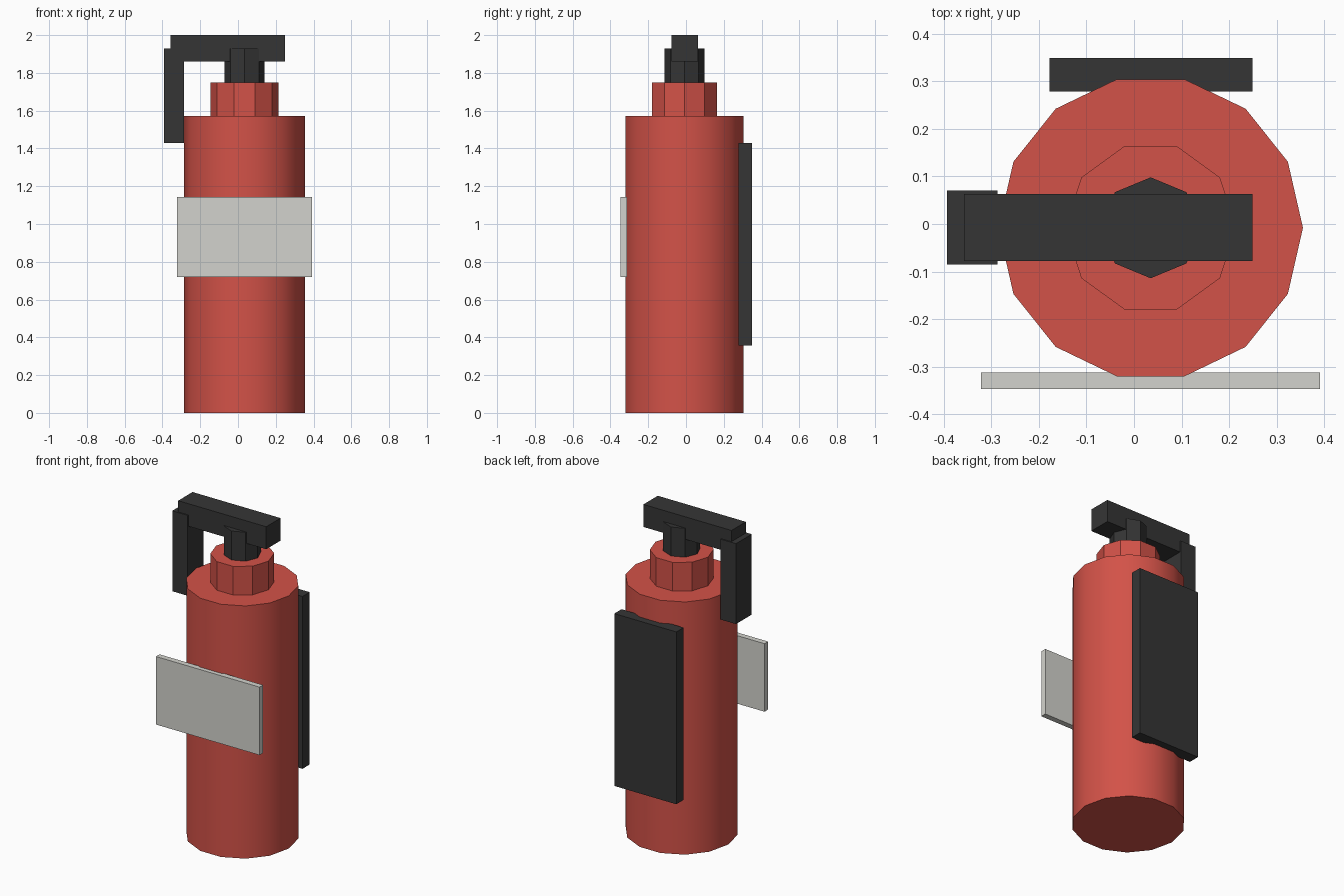
import bpy
import math

if "Cube" in bpy.data.objects:
    bpy.data.objects.remove(bpy.data.objects["Cube"])


def material(name, rgb):
    m = bpy.data.materials.new(name)
    m.diffuse_color = (*rgb, 1.0)
    m.use_nodes = True
    m.node_tree.nodes["Principled BSDF"].inputs["Base Color"].default_value = m.diffuse_color
    return m


RED = material("red_paint", (0.65, 0.085, 0.065))
DARK = material("dark_rubber", (0.036, 0.036, 0.036))
PALE = material("pale_grey", (0.65, 0.65, 0.61))

AXIS = (0.035, -0.008)  # shared centre line of the round parts


def cylinder(name, sides, radius, z0, z1, mat):
    # rotated so a vertex lies on the +x axis
    bpy.ops.mesh.primitive_cylinder_add(
        vertices=sides, radius=radius, depth=z1 - z0,
        location=(*AXIS, (z0 + z1) / 2), rotation=(0, 0, math.pi / 2))
    ob = bpy.context.object
    ob.name = name
    ob.data.materials.append(mat)
    bpy.ops.object.transform_apply(location=False, rotation=True, scale=True)
    bpy.ops.object.shade_smooth_by_angle(angle=math.radians(30))
    return ob


def box(name, x, y, z, mat):
    bpy.ops.mesh.primitive_cube_add(
        size=1, location=[(a + b) / 2 for a, b in (x, y, z)])
    ob = bpy.context.object
    ob.name = name
    ob.scale = [b - a for a, b in (x, y, z)]
    ob.data.materials.append(mat)
    bpy.ops.object.transform_apply(location=False, rotation=False, scale=True)
    return ob


# Tank, neck and valve
cylinder("tank", 14, 0.32, 0.0, 1.572, RED)
cylinder("neck", 10, 0.18, 1.57, 1.75, RED)
cylinder("valve", 8, 0.106, 1.748, 1.93, DARK)

# Lever and hanging nozzle
box("lever", (-0.357, 0.249), (-0.078, 0.063), (1.86, 2.0), DARK)
box("nozzle", (-0.393, -0.287), (-0.085, 0.07), (1.43, 1.93), DARK)

# Front label plate and rear wall bracket
box("label_plate", (-0.322, 0.391), (-0.347, -0.312), (0.72, 1.143), PALE)
box("wall_bracket", (-0.178, 0.249), (0.278, 0.349), (0.358, 1.43), DARK)
